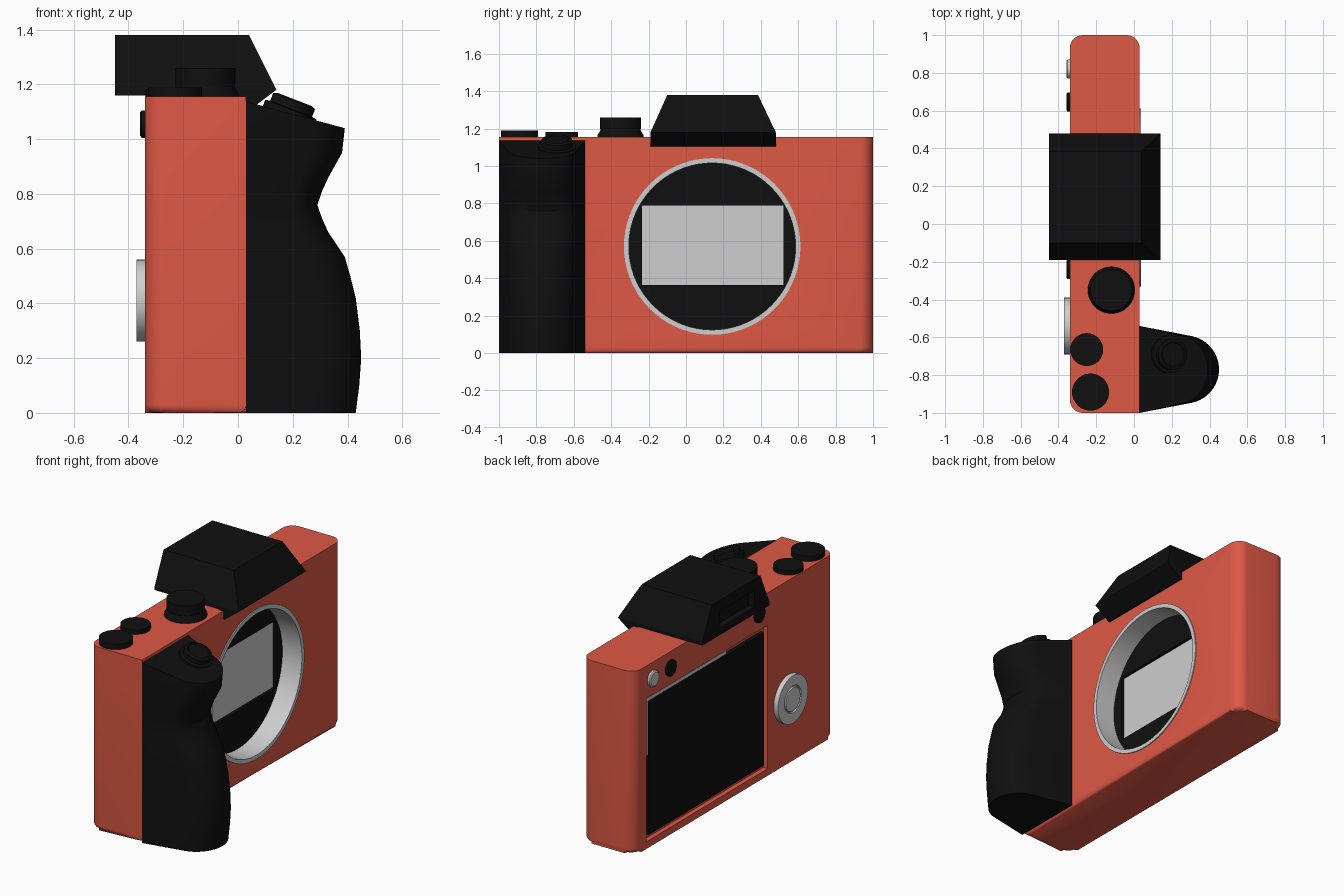
import bpy, bmesh, math
from mathutils import Matrix, Vector

if "Cube" in bpy.data.objects:
    bpy.data.objects.remove(bpy.data.objects["Cube"])


def material(name, rgb):
    m = bpy.data.materials.new(name)
    m.diffuse_color = (*rgb, 1)
    m.use_nodes = True
    m.node_tree.nodes["Principled BSDF"].inputs["Base Color"].default_value = m.diffuse_color
    return m


RED = material("coral_red", (0.74, 0.10, 0.06))
BLACK = material("matte_black", (0.005, 0.005, 0.005))
GREY = material("light_grey", (0.62, 0.62, 0.62))


def finish(name, bm, mat, smooth=True):
    bmesh.ops.recalc_face_normals(bm, faces=bm.faces[:])
    me = bpy.data.meshes.new(name)
    bm.to_mesh(me)
    bm.free()
    me.materials.append(mat)
    ob = bpy.data.objects.new(name, me)
    bpy.context.collection.objects.link(ob)
    if smooth:
        activate(ob)
        bpy.ops.object.shade_smooth_by_angle(angle=math.radians(32))
    return ob


def activate(ob):
    bpy.ops.object.select_all(action='DESELECT')
    ob.select_set(True)
    bpy.context.view_layer.objects.active = ob


def loft(name, rings, mat, smooth=True):
    """Skin a stack of equal-length closed rings and cap both ends."""
    bm = bmesh.new()
    vs = [[bm.verts.new(p) for p in r] for r in rings]
    n = len(rings[0])
    for a, b in zip(vs, vs[1:]):
        for i in range(n):
            j = (i + 1) % n
            bm.faces.new((a[i], a[j], b[j], b[i]))
    bm.faces.new(vs[0][::-1])
    bm.faces.new(vs[-1])
    return finish(name, bm, mat, smooth)


def box(name, lo, hi, mat):
    rings = [[(x, y, z) for x, y in ((lo[0], lo[1]), (hi[0], lo[1]), (hi[0], hi[1]), (lo[0], hi[1]))]
             for z in (lo[2], hi[2])]
    return loft(name, rings, mat, False)


def turned(name, profile, loc, axis, mat, segs=48):
    """Capped turned part: profile is (radius, height) along axis."""
    rot = Vector((0, 0, 1)).rotation_difference(Vector(axis)).to_matrix()
    rings = [[rot @ Vector((r * math.cos(math.tau * i / segs), r * math.sin(math.tau * i / segs), h))
              + Vector(loc) for i in range(segs)] for r, h in profile]
    return loft(name, rings, mat)


def cut(ob, cutter):
    mod = ob.modifiers.new("cut", 'BOOLEAN')
    mod.operation, mod.solver, mod.object = 'DIFFERENCE', 'EXACT', cutter
    activate(ob)
    bpy.ops.object.modifier_apply(modifier=mod.name)
    bpy.data.objects.remove(cutter, do_unlink=True)


# Body: rounded outline, softened bottom edge, sharp corner where the grip meets it
X0, X1, TOP, R = -0.34, 0.03, 1.155, 0.07


def arc(cx, cy, r, a0, a1, n):
    return [(cx + r * math.cos(math.radians(a0 + (a1 - a0) * i / n)),
             cy + r * math.sin(math.radians(a0 + (a1 - a0) * i / n))) for i in range(n + 1)]


outline = ([(X1, -1)] + arc(X1 - R, 1 - R, R, 0, 90, 8) + arc(X0 + R, 1 - R, R, 90, 180, 8)
           + arc(X0 + R, -1 + R, R, 180, 270, 8))
bm = bmesh.new()
low = [bm.verts.new((x, y, 0)) for x, y in outline]
high = [bm.verts.new((x, y, TOP)) for x, y in outline]
for i in range(len(low)):
    j = (i + 1) % len(low)
    bm.faces.new((low[i], low[j], high[j], high[i]))
bottom = bm.faces.new(low[::-1])
bm.faces.new(high)
bmesh.ops.bevel(bm, geom=list(bottom.edges), offset=0.03, segments=4, profile=0.5, affect='EDGES')
body = finish("camera_body", bm, RED)
MY, MZ = 0.14, 0.57
cut(body, turned("mount_cutter", [(0.46, -0.14), (0.46, 0.1)], (0, MY, MZ), (1, 0, 0), RED, 72))
cut(body, box("screen_cutter", (-0.5, -0.33, 0.045), (-0.31, 0.88, 0.95), RED))
activate(body)
bpy.ops.object.shade_smooth_by_angle(angle=math.radians(32))

# Lens mount: grey lining ring, dark chamber floor, recessed sensor
bm = bmesh.new()
N = 72
section = [(0.472, 0.02), (0.472, 0.036), (0.446, 0.036), (0.446, -0.12), (0.458, -0.12), (0.458, 0.02)]
vs = [[bm.verts.new((x, MY + r * math.cos(math.tau * i / N), MZ + r * math.sin(math.tau * i / N)))
       for r, x in section] for i in range(N)]
for i in range(N):
    a, b = vs[i], vs[(i + 1) % N]
    for k in range(len(section)):
        m = (k + 1) % len(section)
        bm.faces.new((a[k], a[m], b[m], b[k]))
finish("lens_mount_ring", bm, GREY)
floor = turned("mount_floor", [(0.455, -0.135), (0.455, -0.10)], (0, MY, MZ), (1, 0, 0), BLACK, 72)
cut(floor, box("sensor_cutter", (-0.2, -0.235, 0.365), (0, 0.52, 0.79), BLACK))
box("image_sensor", (-0.138, -0.235, 0.365), (-0.118, 0.52, 0.79), GREY)

# Grip: D-shaped section, its reach varying with height, sloped top
section = [(0.03, -1.0)] + arc(0.27, -0.77, 0.18, -78, 78, 24) + [(0.03, -0.54)]
reach = [(0, 0.43), (0.1, 0.443), (0.2, 0.45), (0.3, 0.445), (0.42, 0.43), (0.5, 0.41), (0.57, 0.39),
         (0.66, 0.33), (0.71, 0.307), (0.76, 0.29), (0.81, 0.307), (0.86, 0.33), (0.95, 0.38), (1.04, 0.39)]
rings = []
for z, xm in reach:
    ring = []
    for x, y in section:
        px = 0.03 + (x - 0.03) * (xm - 0.03) / 0.42
        ring.append((px, y, z + (0.27 * (xm - px) if z == 1.04 else 0)))
    rings.append(ring)
loft("hand_grip", rings, BLACK)
turned("shutter_button", [(0.10, -0.04), (0.10, 0.008), (0.082, 0.012), (0.082, 0.042), (0.066, 0.048),
                          (0.06, 0.042)], (0.19, -0.69, 1.1), (0.36, 0, 0.93), BLACK, 32)

# Viewfinder hump: tapered housing over a base that overhangs the front
housing = loft("viewfinder_hump", [
    [(-0.45, -0.19, 1.18), (0.14, -0.19, 1.18), (0.14, 0.48, 1.18), (-0.45, 0.48, 1.18)],
    [(-0.45, -0.10, 1.38), (0.04, -0.10, 1.38), (0.04, 0.385, 1.38), (-0.45, 0.385, 1.38)]], BLACK, False)
cut(housing, box("eyepiece_cutter", (-0.5, -0.04, 1.205), (-0.41, 0.31, 1.31), BLACK))
profile = [(-0.45, 1.16), (0.0, 1.16), (0.0, 1.105), (0.04, 1.105), (0.14, 1.18), (-0.45, 1.18)]
loft("viewfinder_base", [[(x, y, z) for x, z in profile] for y in (-0.19, 0.48)], BLACK, False)

# Top dials
UP = (0, 0, 1)
turned("mode_dial", [(0.124, 0), (0.122, 0.012), (0.108, 0.035), (0.108, 0.042), (0.11, 0.045), (0.11, 0.105)],
       (-0.12, -0.35, TOP), UP, BLACK)
turned("middle_dial", [(0.087, 0), (0.087, 0.028)], (-0.25, -0.665, TOP), UP, BLACK)
turned("corner_dial", [(0.098, 0), (0.098, 0.034)], (-0.23, -0.89, TOP), UP, BLACK)

# Back screen panel in its recess, with grey trim in the gap
box("screen_panel", (-0.335, -0.30, 0.075), (-0.305, 0.85, 0.915), BLACK)
box("screen_trim_top", (-0.332, 0.07, 0.92), (-0.305, 0.87, 0.942), GREY)
box("screen_trim_side", (-0.332, 0.853, 0.58), (-0.305, 0.873, 0.942), GREY)

# Back buttons and control wheel
BACK = (-1, 0, 0)
for name, y, mat in (("play_button", 0.82, GREY), ("menu_button", 0.645, BLACK), ("focus_button", -0.24, BLACK)):
    turned(name, [(0.05, -0.01), (0.05, 0.012), (0.042, 0.018)], (X0, y, 1.055), BACK, mat, 32)
turned("control_wheel", [(0.15, -0.01), (0.15, 0.03), (0.085, 0.03), (0.082, 0.022), (0.076, 0.022),
                         (0.073, 0.03)], (X0, -0.54, 0.41), BACK, GREY)
